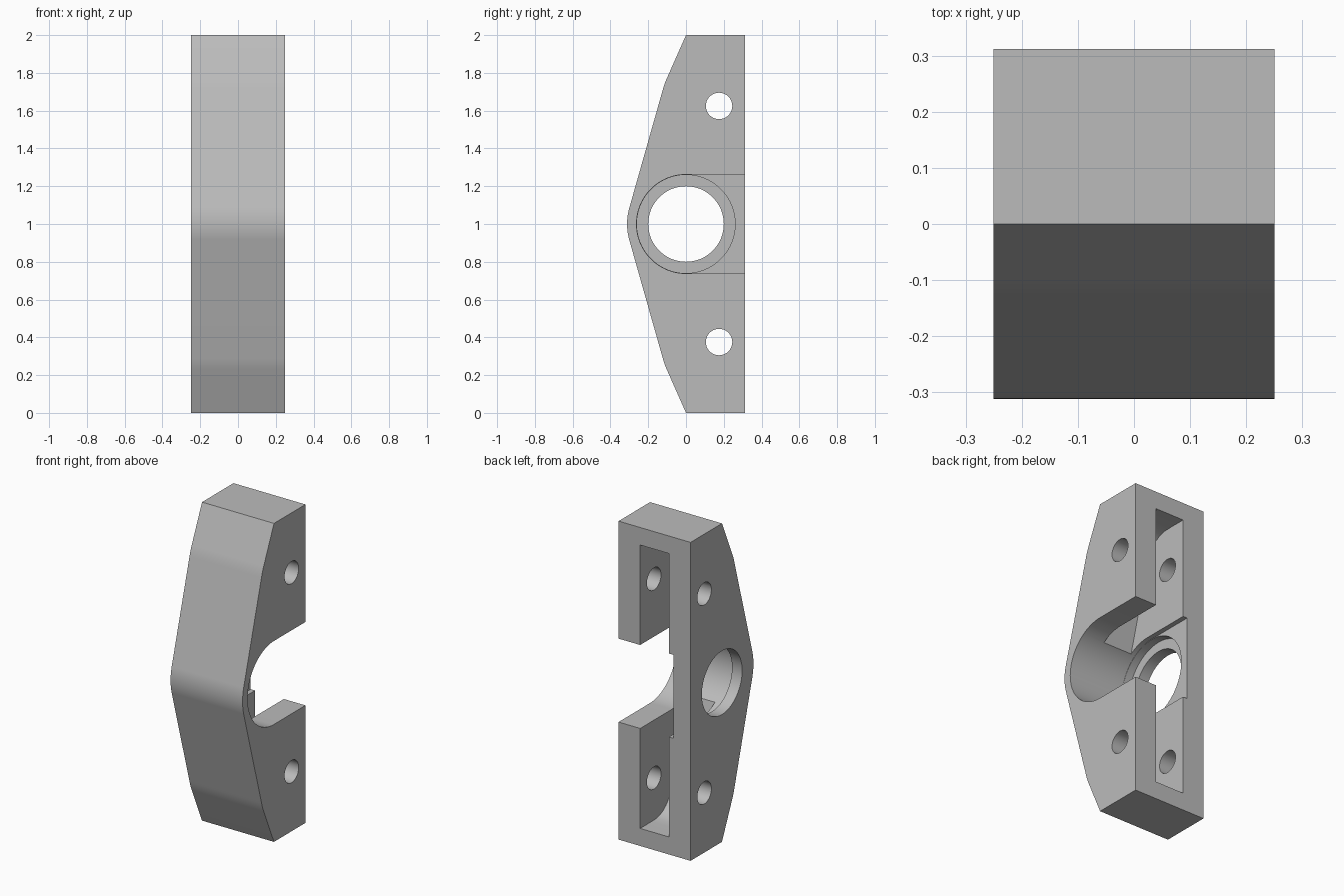
import bpy, bmesh, math

cube = bpy.data.objects.get("Cube")
if cube:
    bpy.data.objects.remove(cube, do_unlink=True)

grey = bpy.data.materials.new("plain grey")
grey.use_nodes = True
colour = (0.5, 0.5, 0.5, 1)
grey.diffuse_color = colour
grey.node_tree.nodes["Principled BSDF"].inputs["Base Color"].default_value = colour


def arc(y, z, r, start, end, steps):
    """Points of an arc in the side plane, angles in degrees."""
    angles = [math.radians(start + (end - start) * i / steps) for i in range(steps + 1)]
    return [(y + r * math.cos(a), z + r * math.sin(a)) for a in angles]


def bezier(a, b, c, steps=8):
    """Rounded corner from a to c, pulled towards b."""
    ts = [i / steps for i in range(steps + 1)]
    return [tuple((1 - t) ** 2 * p + 2 * t * (1 - t) * q + t * t * r
                  for p, q, r in zip(a, b, c)) for t in ts]


def mirrored(upper):
    """Close an upper half profile with its reflection about z = 1."""
    return upper + [(y, 2 - z) for y, z in reversed(upper)]


def prism(name, profile, x0, x1):
    """Extrude a side profile across x."""
    bm = bmesh.new()
    face = bm.faces.new([bm.verts.new((x0, y, z)) for y, z in profile])
    new = bmesh.ops.extrude_face_region(bm, geom=[face])["geom"]
    verts = [v for v in new if isinstance(v, bmesh.types.BMVert)]
    bmesh.ops.translate(bm, verts=verts, vec=(x1 - x0, 0, 0))
    bmesh.ops.recalc_face_normals(bm, faces=bm.faces)
    mesh = bpy.data.meshes.new(name)
    bm.to_mesh(mesh)
    bm.free()
    mesh.materials.append(grey)
    obj = bpy.data.objects.new(name, mesh)
    bpy.context.collection.objects.link(obj)
    return obj


def circle(y, z, r, steps):
    return arc(y, z, r, 0, 360, steps)[:-1]


# Tapered body with a rounded nose
back = 0.312
outline = [(back, 2), (0, 2)]
outline += bezier((-0.102, 1.77), (-0.116, 1.738), (-0.126, 1.7))
outline += arc(0, 1, 0.312, 164.3, 179, 10)
body = prism("bracket_body", mirrored(outline), -0.25, 0.25)

# Pocket that follows the outline at an even wall thickness
pocket = [(0.4, 1.89), (0.2, 1.89)]
pocket += bezier((0.15, 1.888), (0.035, 1.87), (0, 1.74))
pocket += [(-0.145, 1.217), (-0.19, 1.05)]

# Round-ended side slot, open at the back
slot = [(0.4, 1.262)] + arc(0, 1, 0.262, 90, 270, 48) + [(0.4, 0.738)]

cutters = [
    prism("pocket_cutter", mirrored(pocket), -0.1, 0.1),
    prism("slot_cutter", slot, -0.13, 0.4),
    prism("bearing_seat_cutter", circle(0, 1, 0.26, 96), -0.18, -0.11),
    prism("bore_cutter", circle(0, 1, 0.2, 80), -0.4, 0),
]
# Bolt holes through both side walls
for z in (0.375, 1.625):
    cutters.append(prism("bolt_hole_cutter", circle(0.175, z, 0.07, 40), -0.4, 0.4))

bpy.context.view_layer.objects.active = body
for cutter in cutters:
    cutter.hide_render = True
    mod = body.modifiers.new(cutter.name, "BOOLEAN")
    mod.operation = "DIFFERENCE"
    mod.solver = "EXACT"
    mod.object = cutter
    bpy.ops.object.modifier_apply(modifier=mod.name)
for cutter in cutters:
    bpy.data.objects.remove(cutter, do_unlink=True)

bpy.ops.object.select_all(action="DESELECT")
body.select_set(True)
bpy.ops.object.shade_smooth_by_angle(angle=math.radians(20))
